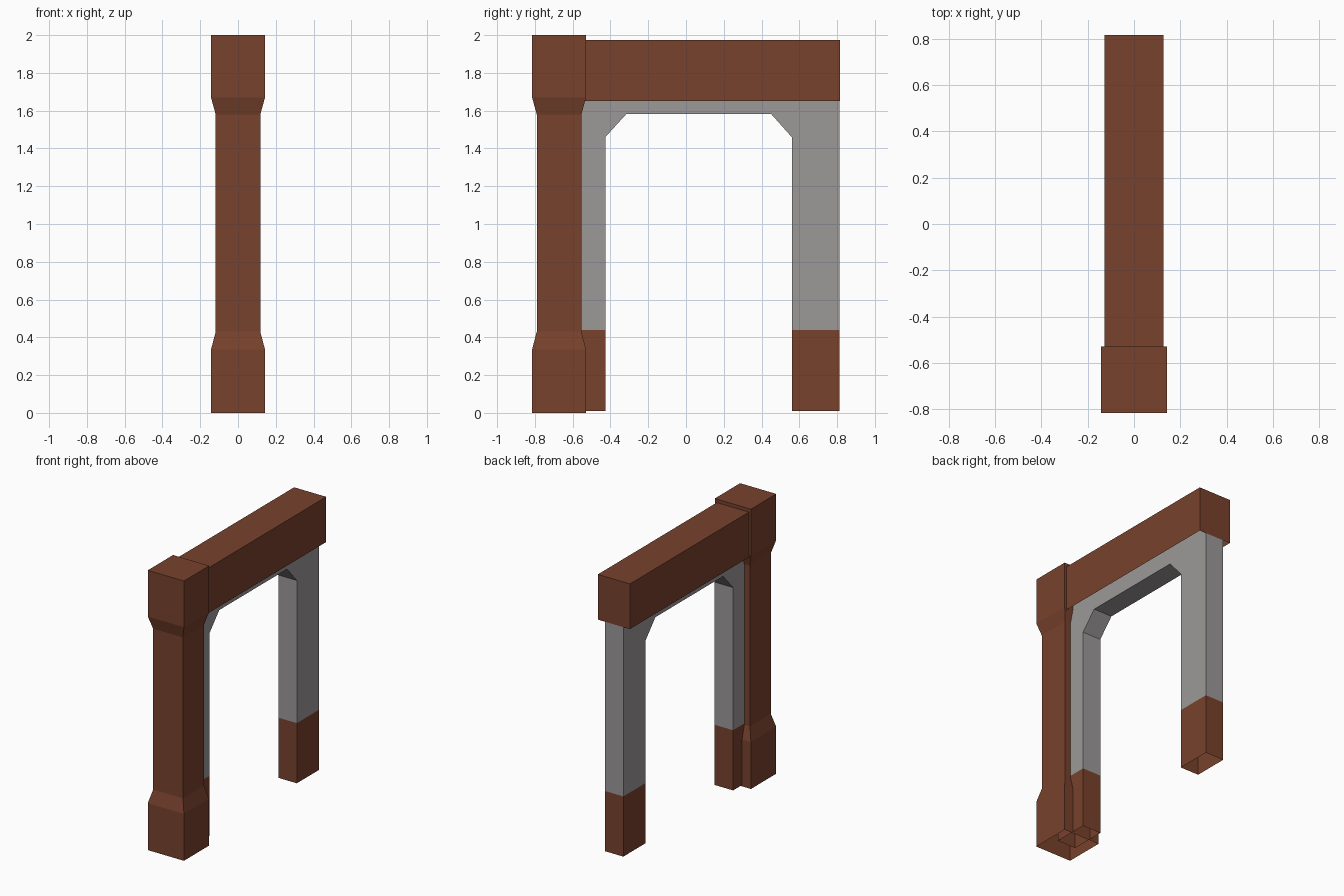
import bpy, bmesh

if "Cube" in bpy.data.objects:
    bpy.data.objects.remove(bpy.data.objects["Cube"])


def material(name, rgb):
    m = bpy.data.materials.new(name)
    m.diffuse_color = (*rgb, 1.0)
    m.use_nodes = True
    m.node_tree.nodes["Principled BSDF"].inputs["Base Color"].default_value = m.diffuse_color
    return m


brown = material("brown wood", (0.188, 0.054, 0.026))
grey = material("grey plaster", (0.335, 0.318, 0.318))


def finish(bm, name, mats):
    bmesh.ops.recalc_face_normals(bm, faces=bm.faces)
    me = bpy.data.meshes.new(name)
    bm.to_mesh(me)
    bm.free()
    for m in mats:
        me.materials.append(m)
    ob = bpy.data.objects.new(name, me)
    bpy.context.collection.objects.link(ob)
    return ob


def drop_bottom(bm, z):
    # the parts are hollow shells, open underneath
    faces = [f for f in bm.faces if all(v.co.z < z + 0.001 for v in f.verts)]
    bmesh.ops.delete(bm, geom=faces, context='FACES')


def lofted_square(name, y0, levels, mat):
    # square rings (z, half width) joined upwards, capped on top
    bm = bmesh.new()
    rings = [[bm.verts.new((sx * h, y0 + sy * h, z))
              for sx, sy in ((-1, -1), (1, -1), (1, 1), (-1, 1))] for z, h in levels]
    for a, b in zip(rings, rings[1:]):
        for i in range(4):
            j = (i + 1) % 4
            bm.faces.new((a[i], a[j], b[j], b[i]))
    bm.faces.new(rings[-1])
    return finish(bm, name, [mat])


# Front post, thicker at foot and head
lofted_square("front_post", -0.672, [(0, 0.143), (0.335, 0.143), (0.43, 0.118),
                                     (1.58, 0.118), (1.67, 0.143), (2.0, 0.143)], brown)

# Top beam
bm = bmesh.new()
bmesh.ops.create_cube(bm, size=1)
for v in bm.verts:
    v.co.x *= 0.254
    v.co.y = 0.815 if v.co.y > 0 else -0.67
    v.co.z = 1.975 if v.co.z > 0 else 1.652
drop_bottom(bm, 1.652)
finish(bm, "top_beam", [brown])

# Archway frame: profile in y, z extruded across x
profile = [(-0.68, 0.01), (-0.427, 0.01), (-0.427, 1.46), (-0.315, 1.583),
           (0.45, 1.583), (0.56, 1.46), (0.56, 0.01), (0.812, 0.01),
           (0.812, 1.75), (-0.68, 1.75)]
bm = bmesh.new()
face = bm.faces.new([bm.verts.new((-0.073, y, z)) for y, z in profile])
ext = bmesh.ops.extrude_face_region(bm, geom=[face], use_keep_orig=True)
for g in ext["geom"]:
    if isinstance(g, bmesh.types.BMVert):
        g.co.x = 0.073
drop_bottom(bm, 0.01)
# brown footings below the plaster
bmesh.ops.bisect_plane(bm, geom=bm.verts[:] + bm.edges[:] + bm.faces[:],
                       plane_co=(0, 0, 0.44), plane_no=(0, 0, 1))
for f in bm.faces:
    f.material_index = 1 if f.calc_center_median().z < 0.44 else 0
finish(bm, "arch_frame", [grey, brown])
